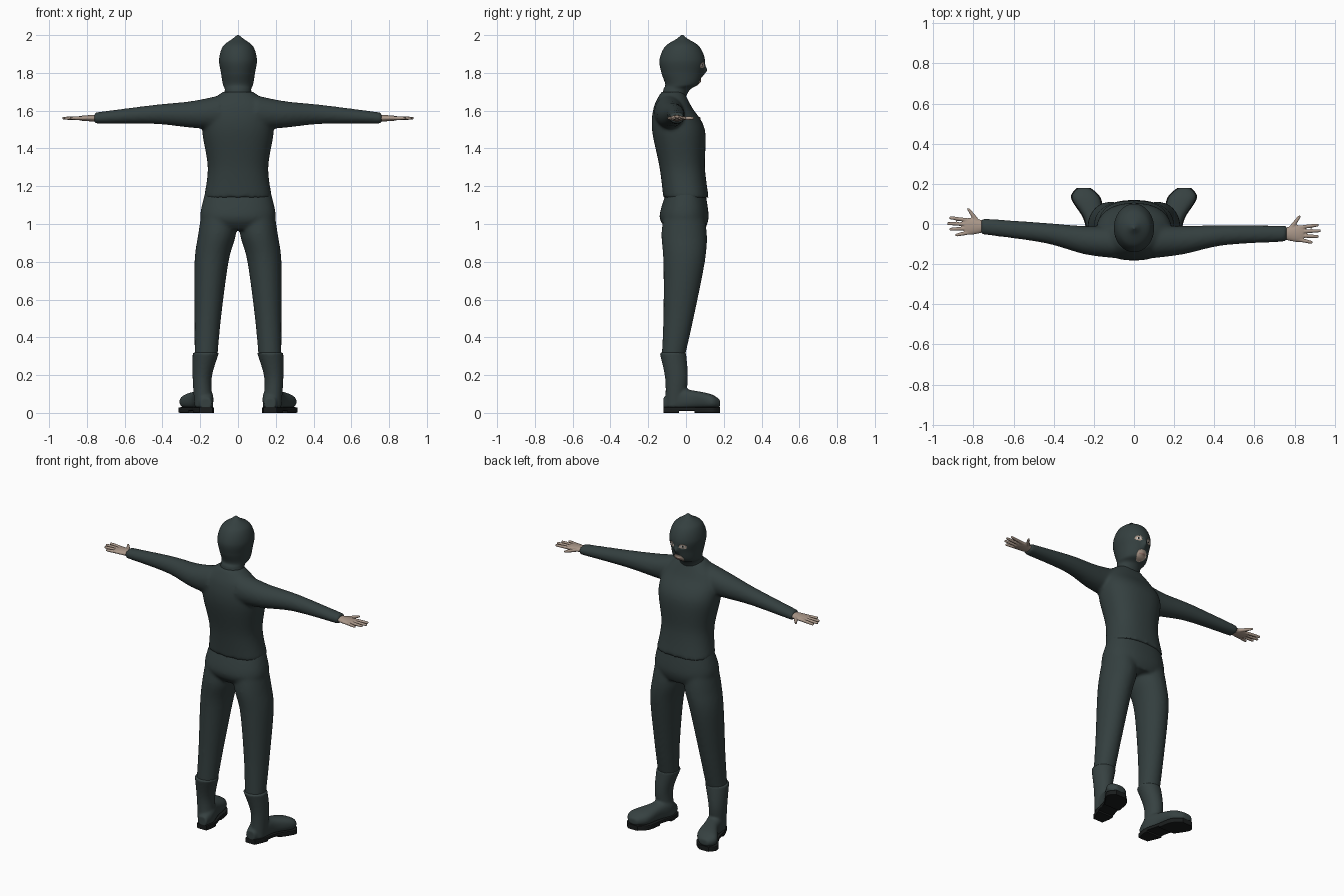
import bpy
import bmesh
import math
from mathutils import Vector

cube = bpy.data.objects.get("Cube")
if cube:
    bpy.data.objects.remove(cube, do_unlink=True)


def material(name, red, green, blue):
    mat = bpy.data.materials.new(name)
    mat.use_nodes = True
    colour = (red, green, blue, 1)
    mat.diffuse_color = colour
    mat.node_tree.nodes["Principled BSDF"].inputs["Base Color"].default_value = colour
    return mat


suit = material("dark green grey cloth", .034, .05, .05)
rubber = material("boot rubber", .037, .053, .053)
black = material("black sole and iris", .01, .012, .012)
skin = material("skin", .4, .31, .25)
lips = material("lips", .3, .18, .15)
white = material("eye white", .6, .6, .58)


def smooth_rings(rings, steps=6):
    """Pass a smooth curve through the section parameters."""
    points = [Vector(ring) for ring in rings]
    points = [points[0]] + points + [points[-1]]
    result = []
    for before, start, end, after in zip(points, points[1:], points[2:], points[3:]):
        leave, arrive = (end - before) / 2, (after - start) / 2
        for step in range(steps):
            t = step / steps
            ease = t * t * (3 - 2 * t)
            result.append(start.lerp(end, ease) + leave * t * (1 - t) ** 2
                          - arrive * t * t * (1 - t))
    return result + [points[-1]]


def loft(bm, axis, rings, count=32, power=2, side=1):
    """Skin rings of (position on axis, two centres, two radii)."""
    loops = []
    for along, centre_a, centre_b, radius_a, radius_b in rings:
        loop = []
        for i in range(count):
            angle = math.tau * i / count
            u, v = [math.copysign(abs(w) ** (2 / power), w)
                    for w in (math.cos(angle), math.sin(angle))]
            a, b = centre_a + radius_a * u, centre_b + radius_b * v
            x, y, z = {"X": (along, a, b), "Y": (a, along, b), "Z": (a, b, along)}[axis]
            loop.append(bm.verts.new((x * side, y, z)))
        loops.append(loop)
    for low, high in zip(loops, loops[1:]):
        for i in range(count):
            bm.faces.new((low[i - 1], low[i], high[i], high[i - 1]))
    bm.faces.new(loops[0])
    bm.faces.new(loops[-1])


def trunk(bm, rings, steps, **options):
    """Loft a central body part from (height, depth centre, half width, half depth)."""
    loft(bm, "Z", smooth_rings([(z, 0, y, w, d) for z, y, w, d in rings], steps), **options)


def finish(bm, name, materials):
    bmesh.ops.recalc_face_normals(bm, faces=bm.faces)
    mesh = bpy.data.meshes.new(name)
    bm.to_mesh(mesh)
    bm.free()
    for mat in materials:
        mesh.materials.append(mat)
    for polygon in mesh.polygons:
        polygon.use_smooth = True
    obj = bpy.data.objects.new(name, mesh)
    bpy.context.collection.objects.link(obj)
    return obj


def fuse(obj, voxel, relax):
    """Merge overlapping volumes and soften the joints."""
    remesh = obj.modifiers.new("fuse", "REMESH")
    remesh.mode = "VOXEL"
    remesh.voxel_size = voxel
    remesh.use_smooth_shade = True
    smooth = obj.modifiers.new("relax", "SMOOTH")
    smooth.factor = .5
    smooth.iterations = relax


# Shirt: torso and both sleeves
bm = bmesh.new()
trunk(bm, [(1.14, 0, .18, .12), (1.3, -.02, .16, .12), (1.5, -.04, .19, .14),
           (1.62, -.07, .17, .1), (1.7, -.07, .08, .06)], 6, count=48, power=2.3)
sleeve = [(.1, -.09, 1.59, .08, .09), (.25, -.08, 1.58, .07, .07),
          (.45, -.05, 1.58, .05, .05), (.76, -.03, 1.56, .04, .03)]
for side in (-1, 1):
    # The left arm is swept slightly further back than the right
    swept = [(x, y - side * max(0, x - .3) / 25, z, d, h) for x, y, z, d, h in sleeve]
    loft(bm, "X", smooth_rings(swept), side=side)
fuse(finish(bm, "shirt", [suit]), .01, 6)

# Trousers: hips and both legs
bm = bmesh.new()
trunk(bm, [(1.18, 0, .17, .1), (1.04, -.01, .2, .13), (.97, 0, .16, .1)], 6,
      count=48, power=2.3)
leg = [(1.08, .1, -.01, .09, .1), (.95, .11, -.01, .1, .12), (.8, .14, -.01, .09, .11),
       (.5, .16, -.04, .07, .08), (.28, .17, -.07, .06, .06)]
for side in (-1, 1):
    loft(bm, "Z", smooth_rings(leg), side=side)
fuse(finish(bm, "trousers", [suit]), .01, 6)

shaft = [(.32, .17, -.07, .07, .07), (.18, .19, -.05, .05, .06), (.03, .18, -.06, .05, .05)]
foot = smooth_rings([(-.12, .17, .05, .03, .03), (-.05, .18, .07, .05, .06),
                     (.03, .2, .07, .05, .05), (.13, .24, .06, .07, .04),
                     (.18, .25, .05, .03, .02)])
heel = [ring for ring in foot if ring[0] < -.03]
forefoot = [ring for ring in foot if ring[0] > .03]

for side, word in ((-1, "right"), (1, "left")):
    # Boot with the toes turned outward
    bm = bmesh.new()
    loft(bm, "Z", smooth_rings(shaft), side=side)
    loft(bm, "Y", foot, power=2.5, side=side)
    fuse(finish(bm, word + "_boot", [rubber]), .007, 4)

    # Sole: full welt over separate heel and forefoot blocks
    bm = bmesh.new()
    for outline, height in ((foot, .02), (heel, .01), (forefoot, .01)):
        loft(bm, "Y", [(y, x, height, width + .004, .01) for y, x, z, width, rise in outline],
             power=12, side=side)
    sole = finish(bm, word + "_boot_sole", [black])
    sole.data.set_sharp_from_angle(angle=math.radians(40))

    # Hand: palm, four fingers and a thumb
    bm = bmesh.new()
    middle = -.03 - side * .018
    level = 1.56
    loft(bm, "X", smooth_rings([(.73, middle, level, .025, .018),
                                (.81, middle, level, .042, .015),
                                (.845, middle, level, .038, .01)]), side=side)
    for finger in range(4):
        spread = (1.5 - finger) * .02
        reach = .93 - .01 * (finger - 1) ** 2
        loft(bm, "X", smooth_rings([(.82, middle + spread, level, .01, .01),
                                    (reach - .01, middle + spread * 1.4, level, .008, .008),
                                    (reach, middle + spread * 1.4, level, .004, .004)]),
             count=12, side=side)
    loft(bm, "Y", smooth_rings([(middle + .01, .77, level, .018, .012),
                                (middle + .08, .82, level, .009, .008),
                                (middle + .09, .825, level, .004, .004)]),
         count=12, side=side)
    fuse(finish(bm, word + "_hand", [skin]), .004, 2)

# Hooded head with a pointed crown
bm = bmesh.new()
trunk(bm, [(1.65, -.07, .08, .06), (1.71, -.05, .07, .07), (1.74, -.02, .08, .09),
           (1.8, -.02, .09, .11), (1.87, -.02, .1, .12), (1.94, -.02, .08, .09),
           (1.98, -.02, .03, .03), (2, -.02, .005, .005)], 18, count=144)


def inside(point, x, z, width, height):
    across, up = (abs(point.x) - x) / width, (point.z - z) / height
    return point.y > 0 and across ** 2 + up ** 2 < 1


# Openings in paint order: skin, lips, eye white, iris
eye_hole = (.037, 1.84, .021, .015)
mouth_hole = (0, 1.75, .034, .03)
painted = [(1, eye_hole), (1, mouth_hole), (2, (0, 1.753, .022, .006)),
           (3, (.037, 1.84, .012, .007)), (4, (.037, 1.84, .005, .006))]
for face in bm.faces:
    centre = face.calc_center_median()
    for index, area in painted:
        if inside(centre, *area):
            face.material_index = index


def bump(point, z, width, height):
    return math.exp(-(point.x / width) ** 2 - ((point.z - z) / height) ** 2)


# Sink the openings, then raise the nose and lips
for vert in bm.verts:
    spot = vert.co.copy()
    if inside(spot, *eye_hole) or inside(spot, *mouth_hole):
        vert.co.y -= .004
    if spot.y > 0:
        vert.co.y += .018 * bump(spot, 1.812, .014, .022) + .006 * bump(spot, 1.753, .02, .008)
finish(bm, "hooded_head", [suit, skin, lips, white, black])
